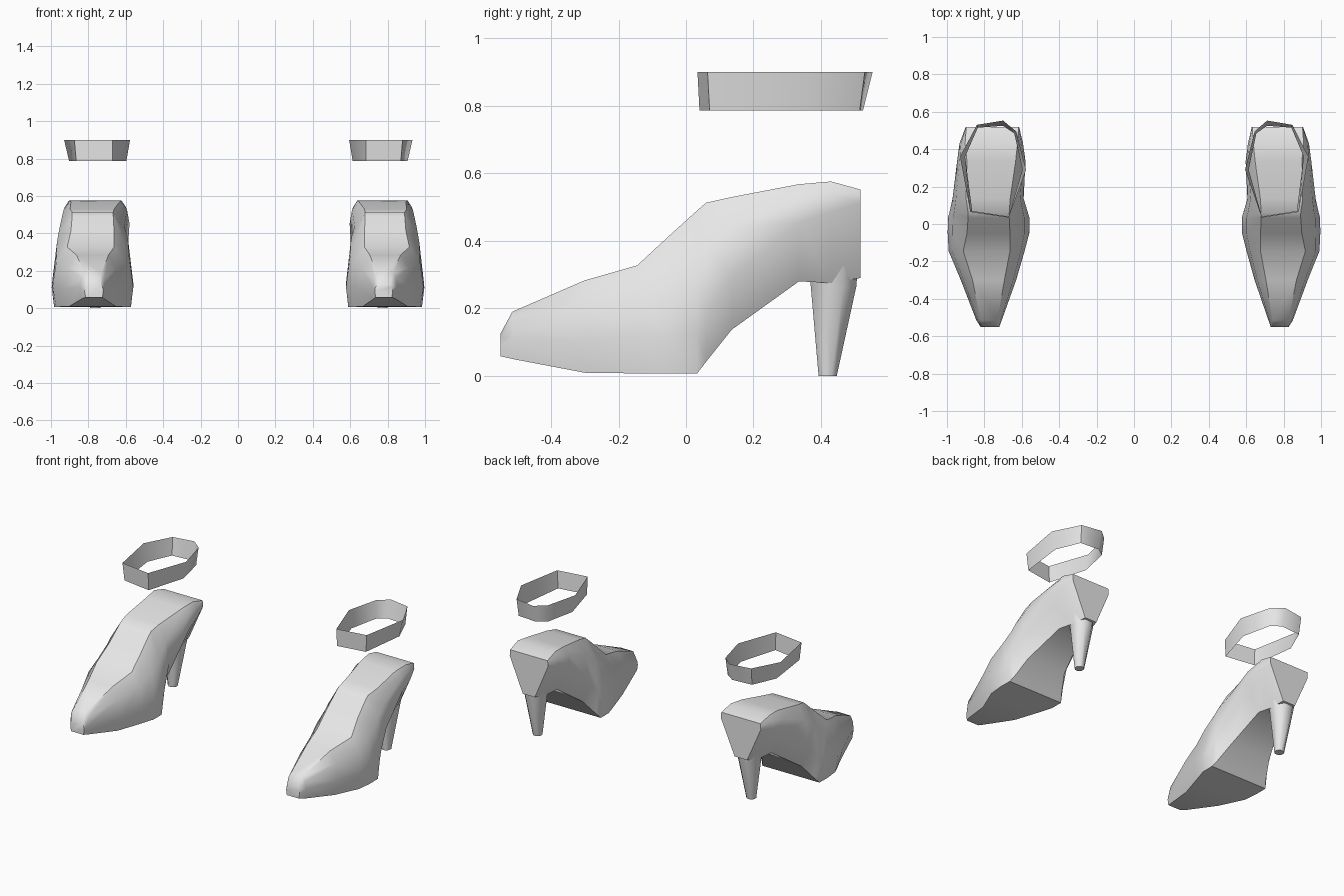
import bpy
import bmesh
import math

cube = bpy.data.objects.get("Cube")
if cube:
    bpy.data.objects.remove(cube, do_unlink=True)

# One plain grey material
grey = bpy.data.materials.new("plain grey")
grey.use_nodes = True
grey.diffuse_color = (0.8, 0.8, 0.8, 1)
grey.node_tree.nodes["Principled BSDF"].inputs["Base Color"].default_value = (0.8, 0.8, 0.8, 1)


def loft(name, rings, place, caps=True, angle=40):
    """Skin a list of equal-length point rings into one object."""
    bm = bmesh.new()
    loops = [[bm.verts.new(place(p)) for p in ring] for ring in rings]
    n = len(rings[0])
    for a, b in zip(loops, loops[1:]):
        for i in range(n):
            j = (i + 1) % n
            bm.faces.new((a[i], a[j], b[j], b[i]))
    if caps:
        bm.faces.new(loops[0])
        bm.faces.new(loops[-1])
    bmesh.ops.recalc_face_normals(bm, faces=bm.faces)
    mesh = bpy.data.meshes.new(name)
    bm.to_mesh(mesh)
    bm.free()
    mesh.materials.append(grey)
    obj = bpy.data.objects.new(name, mesh)
    bpy.context.collection.objects.link(obj)
    bpy.ops.object.select_all(action='DESELECT')
    obj.select_set(True)
    bpy.context.view_layer.objects.active = obj
    bpy.ops.object.shade_smooth_by_angle(angle=math.radians(angle))
    return obj


def section(y, top, bottom, centre, w_top, w_mid, w_bottom, level):
    """Eight-point shoe cross-section at one y."""
    mid = bottom + (top - bottom) * level
    half = [(w_top, top), (0.25 * w_top + 0.75 * w_mid, mid + 0.62 * (top - mid)),
            (w_mid, mid), (w_bottom, bottom)]
    right = [(centre - w, y, z) for w, z in half]
    left = [(centre + w, y, z) for w, z in reversed(half)]
    return right + left


# Shoe stations: y, top, bottom, centre, half widths (top, middle, bottom), level of widest point
STATIONS = [
    (-0.55, 0.125, 0.058, -0.77, 0.035, 0.050, 0.045, 0.5),
    (-0.515, 0.19, 0.050, -0.775, 0.045, 0.068, 0.060, 0.45),
    (-0.30, 0.283, 0.009, -0.778, 0.085, 0.148, 0.125, 0.35),
    (-0.145, 0.327, 0.007, -0.788, 0.125, 0.203, 0.185, 0.35),
    (-0.05, 0.415, 0.007, -0.778, 0.115, 0.218, 0.205, 0.25),
    (0.033, 0.49, 0.007, -0.777, 0.110, 0.218, 0.205, 0.25),
    (0.06, 0.513, 0.042, -0.777, 0.110, 0.210, 0.185, 0.3),
    (0.136, 0.53, 0.137, -0.780, 0.118, 0.190, 0.145, 0.4),
    (0.335, 0.568, 0.28, -0.763, 0.130, 0.183, 0.085, 0.6),
    (0.43, 0.576, 0.275, -0.763, 0.140, 0.170, 0.068, 0.7),
    (0.518, 0.552, 0.29, -0.757, 0.140, 0.143, 0.045, 0.85),
]

# Heel levels: z, front y, back y, half width
HEEL = [(0.0, 0.393, 0.447, 0.028), (0.265, 0.37, 0.505, 0.065), (0.36, 0.36, 0.512, 0.085)]


def heel_ring(z, front, back, w):
    mid, r = (front + back) / 2, (back - front) / 2
    return [(-0.763 + w * math.cos(a) / 0.924, mid + r * math.sin(a) / 0.924, z)
            for a in (math.radians(22.5 + 45 * i) for i in range(8))]


# Ankle strap outlines
STRAP_TOP = [(-0.875, 0.064), (-0.67, 0.034), (-0.577, 0.29), (-0.63, 0.495),
             (-0.70, 0.553), (-0.84, 0.53), (-0.93, 0.36)]
STRAP_BOTTOM = [(-0.865, 0.07), (-0.67, 0.04), (-0.597, 0.29), (-0.64, 0.485),
                (-0.70, 0.525), (-0.835, 0.515), (-0.903, 0.36)]


def right_place(p):
    return p


def left_place(p):
    # mirrored and very slightly narrower
    return (1 - (1 + p[0]) * 0.96, p[1], p[2])


# Build both shoes
for side, place in (("right", right_place), ("left", left_place)):
    loft(side + "_shoe_body", [section(*s) for s in STATIONS], place, angle=42)
    loft(side + "_heel", [heel_ring(*h) for h in HEEL], place, angle=50)
    loft(side + "_ankle_strap",
         [[(x, y, 0.787) for x, y in STRAP_BOTTOM], [(x, y, 0.90) for x, y in STRAP_TOP]],
         place, caps=False, angle=50)
